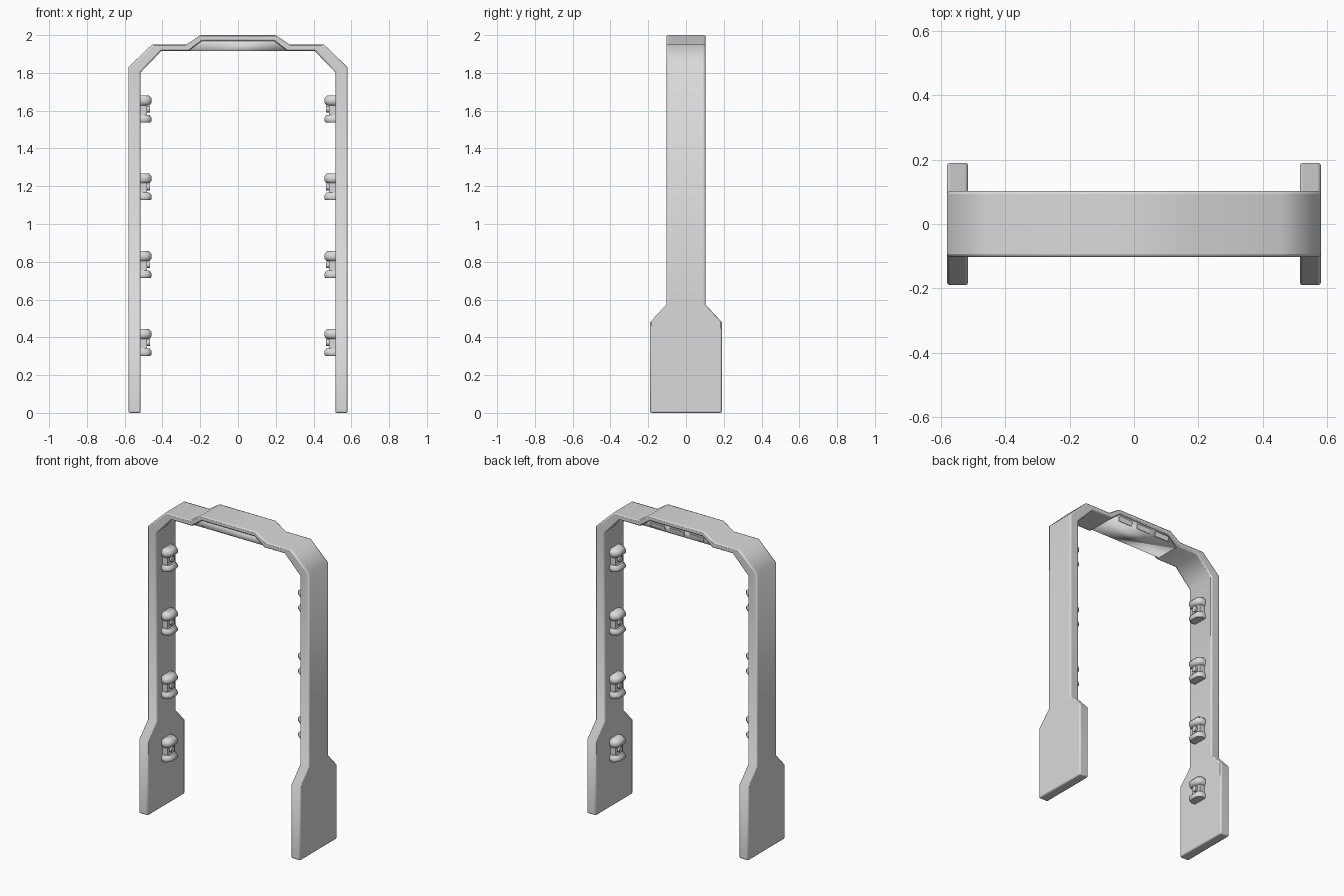
import bpy, bmesh
from mathutils import Matrix

if "Cube" in bpy.data.objects:
    bpy.data.objects.remove(bpy.data.objects["Cube"], do_unlink=True)


def material(name, v):
    m = bpy.data.materials.new(name)
    m.use_nodes = True
    m.diffuse_color = (v, v, v, 1)
    m.node_tree.nodes["Principled BSDF"].inputs["Base Color"].default_value = (v, v, v, 1)
    return m


GREY = material("light grey", 0.7)
WHITE = material("window white", 0.95)


def finish(bm, name, mat, bevel=0.0, angle=0.9):
    bmesh.ops.recalc_face_normals(bm, faces=bm.faces[:])
    mesh = bpy.data.meshes.new(name)
    bm.to_mesh(mesh)
    bm.free()
    mesh.materials.append(mat)
    ob = bpy.data.objects.new(name, mesh)
    bpy.context.collection.objects.link(ob)
    bpy.ops.object.select_all(action='DESELECT')
    bpy.context.view_layer.objects.active = ob
    ob.select_set(True)
    bpy.ops.object.shade_smooth_by_angle(angle=angle)
    if bevel:
        mod = ob.modifiers.new("soft edges", 'BEVEL')
        mod.width = bevel
        mod.segments = 2
        mod.limit_method = 'ANGLE'
        mod.angle_limit = 1.0
    return ob


def skin(bm, rings):
    """Bridge equal-length rings of points and cap both ends."""
    rows = [[bm.verts.new(p) for p in ring] for ring in rings]
    n = len(rows[0])
    for a, b in zip(rows, rows[1:]):
        for i in range(n):
            j = (i + 1) % n
            bm.faces.new((a[i], a[j], b[j], b[i]))
    bm.faces.new(rows[0])
    bm.faces.new(rows[-1])


def box(bm, size, centre):
    m = Matrix.Translation(centre) @ Matrix.Diagonal((*size, 1))
    bmesh.ops.create_cube(bm, size=1, matrix=m)


# Arch with flared feet: outer x, outer z, inner x, inner z, half depth
INNER = 0.515
half = [
    (0.58, 0, INNER, 0, 0.19),
    (0.58, 0.48, INNER, 0.48, 0.19),
    (0.58, 0.575, INNER, 0.575, 0.102),
    (0.58, 1.83, INNER, 1.803, 0.102),
    (0.455, 1.95, 0.405, 1.917, 0.102),
    (0.275, 1.95, 0.26, 1.917, 0.102),
    (0.2, 2.0, 0.19, 1.97, 0.102),
]
path = half + [(-ox, oz, -ix, iz, w) for ox, oz, ix, iz, w in reversed(half)]
bm = bmesh.new()
skin(bm, [[(ox, -w, oz), (ox, w, oz), (ix, w, iz), (ix, -w, iz)]
          for ox, oz, ix, iz, w in path])
finish(bm, "arch_frame", GREY, 0.008)

# Housing under the raised centre of the beam, softly shaded all round
bm = bmesh.new()
skin(bm, [[(-x, -y, z), (x, -y, z), (x, y, z), (-x, y, z)]
          for x, y, z in ((0.265, 0.08, 1.917), (0.19, 0.094, 1.98))])
finish(bm, "beam_housing", GREY, angle=3.1)

# Three windows on the back of the housing
for k in (-1, 0, 1):
    bm = bmesh.new()
    box(bm, (0.1, 0.006, 0.03), (0, 0, 0))
    ob = finish(bm, f"back_window_{k + 2}", WHITE)
    ob.location = (0.14 * k, 0.088, 1.945)
    ob.rotation_euler.x = -0.22

# Sensors on the inner faces of both posts
PLAN = [(-0.005, 0.05), (0.03, 0.057), (0.058, 0.034)]


def sensor(side, z, name):
    def slab(bm, levels):
        pts = PLAN + [(x, -y) for x, y in reversed(PLAN)]
        skin(bm, [[(side * (INNER - (x * s if x > 0 else x)), y * s, z + h)
                   for x, y in pts] for h, s in levels])

    # Upper and lower blocks joined by a recessed neck
    bm = bmesh.new()
    slab(bm, [(0.02, 0.8), (0.034, 1), (0.056, 1), (0.072, 0.75)])
    slab(bm, [(-0.07, 0.9), (-0.062, 1), (-0.046, 1), (-0.03, 0.8)])
    box(bm, (0.038, 0.076, 0.07), (side * 0.5, 0, z))
    finish(bm, name + "_body", GREY, angle=0.9)

    # Round lens set into the neck
    bm = bmesh.new()
    spin = Matrix.Translation((side * 0.477, 0, z)) @ Matrix.Rotation(1.5708, 4, 'Y')
    bmesh.ops.create_cone(bm, cap_ends=True, segments=16, radius1=0.018,
                          radius2=0.018, depth=0.02, matrix=spin)
    finish(bm, name + "_lens", GREY)


for side, label in ((1, "left"), (-1, "right")):
    for k in range(4):
        sensor(side, 0.372 + 0.412 * k, f"{label}_sensor_{k + 1}")
